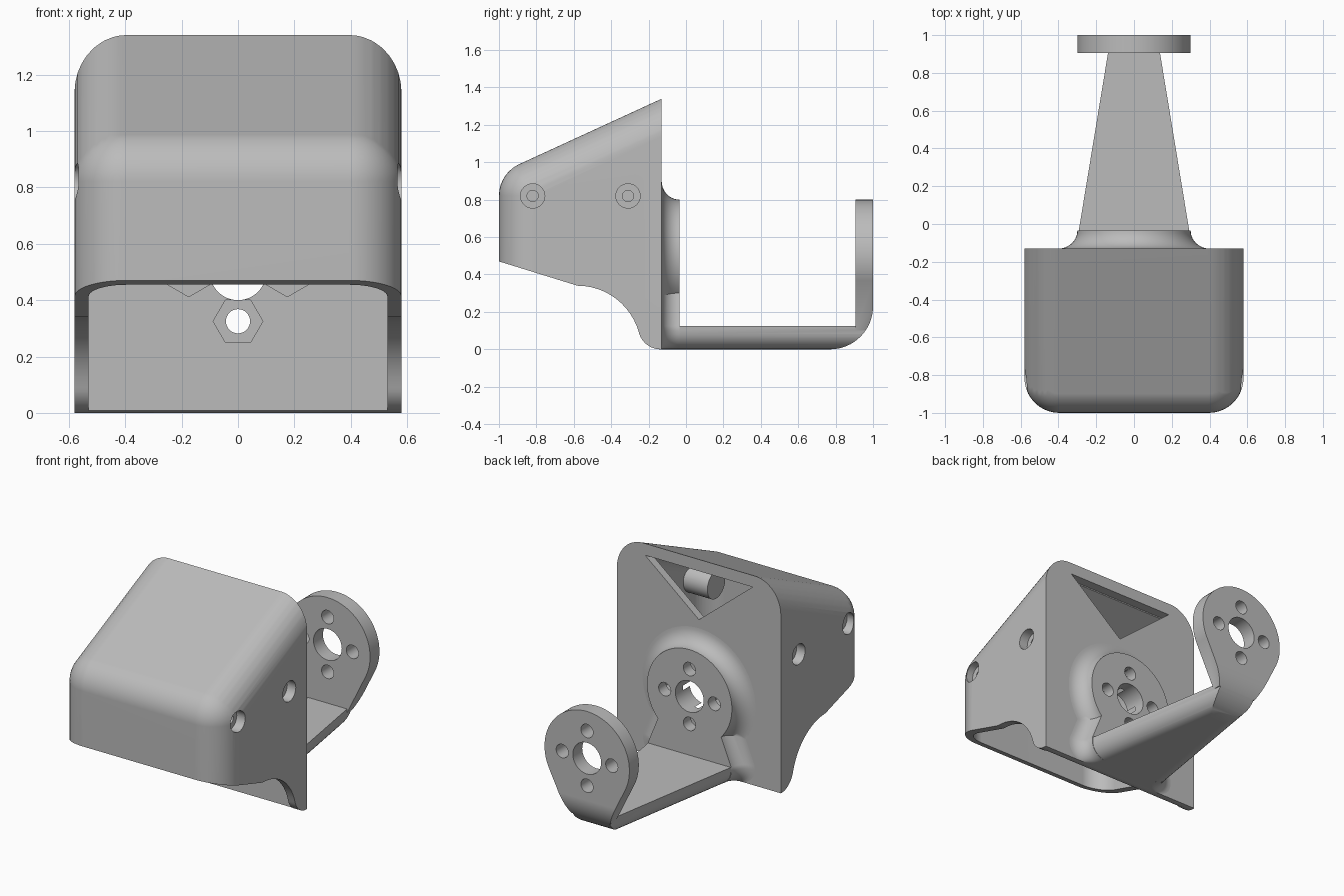
import bpy, bmesh
from math import sin, cos, pi, radians, sqrt, atan2, acos
from mathutils import Vector

if "Cube" in bpy.data.objects:
    bpy.data.objects.remove(bpy.data.objects["Cube"])

grey = bpy.data.materials.new("light grey plastic")
grey.use_nodes = True
COLOUR = (0.5, 0.5, 0.5, 1)
grey.diffuse_color = COLOUR
grey.node_tree.nodes["Principled BSDF"].inputs["Base Color"].default_value = COLOUR


def make_object(name, bm):
    bmesh.ops.recalc_face_normals(bm, faces=bm.faces)
    mesh = bpy.data.meshes.new(name)
    bm.to_mesh(mesh)
    bm.free()
    mesh.materials.append(grey)
    obj = bpy.data.objects.new(name, mesh)
    bpy.context.collection.objects.link(obj)
    return obj


def loft(name, rings):
    """Skin a list of equal rings of points and cap both ends."""
    bm = bmesh.new()
    rows = [[bm.verts.new(p) for p in ring] for ring in rings]
    n = len(rows[0])
    for a, b in zip(rows, rows[1:]):
        for i in range(n):
            j = (i + 1) % n
            bm.faces.new((a[i], a[j], b[j], b[i]))
    bm.faces.new(rows[0])
    bm.faces.new(rows[-1][::-1])
    return make_object(name, bm)


def ring_y(y, r, x=0, z=0, n=64, turn=0):
    return [(x + r * cos(turn + 2 * pi * i / n), y, z + r * sin(turn + 2 * pi * i / n))
            for i in range(n)]


def peg_y(r, y0, y1, x, z, n=64, turn=0):
    return loft("peg", [ring_y(y, r, x, z, n, turn) for y in (y0, y1)])


def peg_x(r, x0, x1, y, z, n=40):
    return loft("peg", [[(x, y + r * cos(2 * pi * i / n), z + r * sin(2 * pi * i / n))
                         for i in range(n)] for x in (x0, x1)])


def prism_x(outline, half):
    return loft("prism", [[(x, y, z) for y, z in outline] for x in (-half, half)])


def prism_y(outline, y0, y1):
    return loft("prism", [[(x, y, z) for x, z in outline] for y in (y0, y1)])


def arc(cu, cv, r, a0, a1, n=12):
    """Points on an arc, angles in degrees."""
    return [(cu + r * cos(radians(a0 + (a1 - a0) * i / n)),
             cv + r * sin(radians(a0 + (a1 - a0) * i / n))) for i in range(n + 1)]


def combine(obj, tool, operation):
    mod = obj.modifiers.new("combine", "BOOLEAN")
    mod.operation, mod.solver, mod.object = operation, "EXACT", tool
    bpy.context.view_layer.objects.active = obj
    bpy.ops.object.modifier_apply(modifier=mod.name)
    bpy.data.objects.remove(tool)


# Housing dimensions
HALF, BACK, WALL, ROUND = 0.58, -0.13, 0.05, 0.185
SLOPE = 0.4595
CY = -1 + ROUND
CZ = 1.34 + SLOPE * (CY - BACK) - ROUND * sqrt(1 + SLOPE ** 2)
HUB_Z, BOLT = 0.5, 0.175


def rounded_hull(name, r):
    """Wedge with ball-rounded edges, open-ended past the back and bottom."""
    bm = bmesh.new()
    for side in (-1, 1):
        for y, z in ((CY, CZ), (CY + 1.4, CZ + 1.4 * SLOPE), (CY, -1), (CY + 1.4, -1)):
            ball = bmesh.ops.create_uvsphere(bm, u_segments=40, v_segments=20, radius=r)
            bmesh.ops.translate(bm, verts=ball["verts"],
                                vec=Vector((side * (HALF - ROUND), y, z)))
    hull = bmesh.ops.convex_hull(bm, input=bm.verts)
    inside = {g for g in hull["geom_interior"] if isinstance(g, bmesh.types.BMVert)}
    bmesh.ops.delete(bm, geom=list(inside), context="VERTS")
    bmesh.ops.dissolve_limit(bm, angle_limit=0.002, verts=bm.verts, edges=bm.edges)
    return make_object(name, bm)


# Housing: rounded wedge trimmed to its side outline, then hollowed
housing = rounded_hull("housing", ROUND)
meet = math_angle = atan2(0.12, sqrt(0.46 ** 2 - 0.12 ** 2)) * 180 / pi
foot_y = -0.58 + sqrt(0.46 ** 2 - 0.12 ** 2)
side_outline = [(-1.2, 0.532)]
side_outline += arc(-0.58, 0, 0.34, 90, meet)
side_outline += arc(foot_y, 0.12, 0.12, 180 + meet, 270)[1:]
side_outline += [(BACK, 0), (BACK, 2), (-1.2, 2)]
combine(housing, prism_x(side_outline, 1), "INTERSECT")

cavity = rounded_hull("cavity", ROUND - WALL)
combine(cavity, prism_x([(-2, -2), (BACK - WALL, -2), (BACK - WALL, 3), (-2, 3)], 1), "INTERSECT")
combine(housing, cavity, "DIFFERENCE")

# Side screw bosses with counterbored blind holes
for side in (-1, 1):
    for y in (-0.82, -0.31):
        combine(housing, peg_x(0.09, side * 0.36, side * 0.55, y, 0.82), "UNION")
        combine(housing, peg_x(0.065, side * 0.52, side * 0.7, y, 0.82), "DIFFERENCE")
        combine(housing, peg_x(0.03, side * 0.4, side * 0.6, y, 0.82), "DIFFERENCE")

# Triangular window in the back wall
combine(housing, prism_y([(-0.38, 1.265), (0.38, 1.265), (0, 0.955)], BACK - 0.06, 0), "DIFFERENCE")

# Bracket hub: disc flaring into the back wall
FACE = -0.035
flare = [(BACK + 0.095 * (1 - cos(t)), 0.1 * (1 - sin(t)))
         for t in [pi / 2 * i / 10 for i in range(11)]]
flare = [(BACK - 0.015, 0.1)] + flare
bracket = loft("bracket", [ring_y(y, 0.3 + d, 0, HUB_Z) for y, d in flare])


def mirrored(half):
    return half + [(-x, z) for x, z in reversed(half)]


def arm_section(y, w, top):
    half = top + [(w, 0.125)] + arc(w - 0.1, 0.1, 0.1, 0, -90, 8)
    return [(x, y, z) for x, z in mirrored(half)]


# Neck below the hub, with the same flare
combine(bracket, loft("neck", [arm_section(y, 0.295 + d, [(0.163 + d, 0.45)])
                               for y, d in flare]), "UNION")

# Tapered arm and round end flange, with one rounded outer bend
arm = loft("arm", [arm_section(-0.05, 0.295, []), arm_section(1, 0.122, [])])
corner = Vector((0.137, 0.1 - HUB_Z))
tangent = (atan2(corner.y, corner.x) + acos(0.3 / corner.length)) * 180 / pi
flange_outline = [(-0.137, 0.1), (0.137, 0.1)] + arc(0, HUB_Z, 0.3, tangent, 180 - tangent, 56)
combine(arm, prism_y(flange_outline, 0.905, 1.0), "UNION")
bend = [(-0.5, -0.2), (-0.5, 1), (1, 1)] + arc(0.77, 0.23, 0.23, 0, -90, 16) + [(0.5, 0), (0.5, -0.2)]
bend = [(-0.5, 0), (-0.5, 1), (1, 1)] + arc(0.77, 0.23, 0.23, 0, -90, 16)
combine(arm, prism_x(bend, 1), "INTERSECT")
combine(bracket, arm, "UNION")

# Centre bore, four bolt holes and hexagonal nut pockets
for part in (housing, bracket):
    combine(part, peg_y(0.1, -0.4, 1.2, 0, HUB_Z), "DIFFERENCE")
    for k in range(4):
        a = k * pi / 2
        x, z = BOLT * cos(a), HUB_Z + BOLT * sin(a)
        combine(part, peg_y(0.043, -0.4, 1.2, x, z, 32), "DIFFERENCE")
        combine(part, peg_y(0.088, -0.4, -0.11, x, z, 6, a + pi / 2), "DIFFERENCE")

# Smooth the curved faces and keep the flat ones flat
for part in (housing, bracket):
    bpy.ops.object.select_all(action="DESELECT")
    part.select_set(True)
    bpy.context.view_layer.objects.active = part
    bpy.ops.object.shade_smooth_by_angle(angle=radians(30))
    weighted = part.modifiers.new("weighted normals", "WEIGHTED_NORMAL")
    weighted.keep_sharp = True
